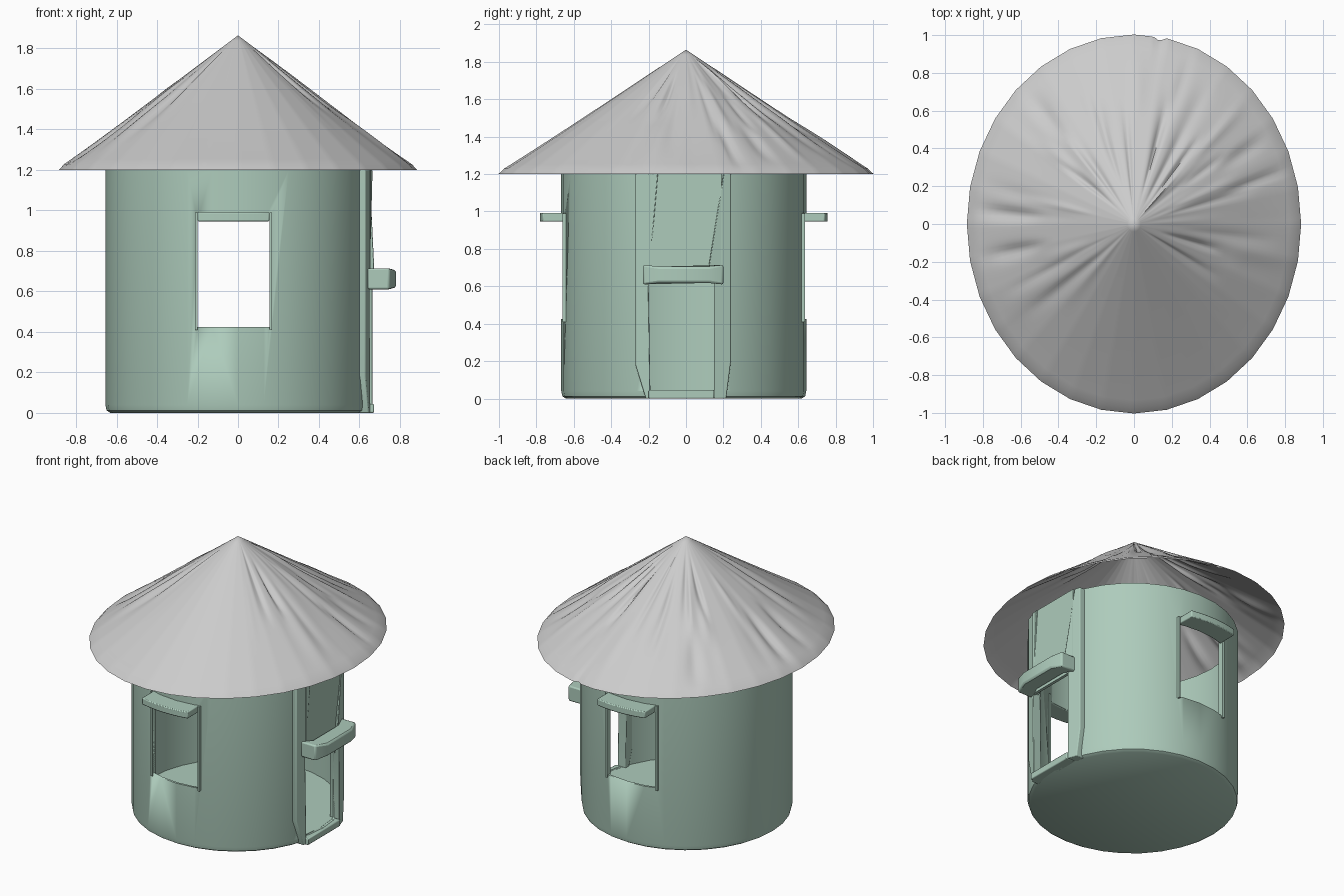
import bpy, bmesh, random
from math import sin, cos, pi, radians, exp, sqrt

if "Cube" in bpy.data.objects:
    bpy.data.objects.remove(bpy.data.objects["Cube"])

random.seed(4)
CY, R, SIDES = -0.012, 0.655, 32          # wall centre, radius, facets
WX0, WX1, WZ0, WZ1 = -0.20, 0.155, 0.425, 0.95   # window opening

green = bpy.data.materials.new("green_plaster")
green.diffuse_color = (0.42, 0.60, 0.50, 1)
green.use_nodes = True
green.node_tree.nodes["Principled BSDF"].inputs["Base Color"].default_value = green.diffuse_color


def make(name, verts, faces, mat=green, angle=30, bevel=0):
    me = bpy.data.meshes.new(name)
    me.from_pydata(verts, [], faces)
    bm = bmesh.new()
    bm.from_mesh(me)
    bmesh.ops.remove_doubles(bm, verts=bm.verts, dist=1e-5)
    bmesh.ops.recalc_face_normals(bm, faces=bm.faces)
    bm.to_mesh(me)
    bm.free()
    ob = bpy.data.objects.new(name, me)
    bpy.context.collection.objects.link(ob)
    if mat:
        me.materials.append(mat)
    if bevel:
        b = ob.modifiers.new("bevel", 'BEVEL')
        b.width, b.segments, b.limit_method = bevel, 2, 'ANGLE'
    bpy.ops.object.select_all(action='DESELECT')
    bpy.context.view_layer.objects.active = ob
    ob.select_set(True)
    bpy.ops.object.shade_smooth_by_angle(angle=radians(angle))
    return ob


def prism(name, a, b, **kw):
    """Solid between two matching outlines."""
    n = len(a)
    faces = [(i, (i + 1) % n, n + (i + 1) % n, n + i) for i in range(n)]
    faces += [tuple(range(n))[::-1], tuple(range(n, 2 * n))]
    return make(name, list(a) + list(b), faces, **kw)


def box(name, x0, x1, y0, y1, z0, z1, **kw):
    plan = [(x0, y0), (x1, y0), (x1, y1), (x0, y1)]
    return prism(name, [(x, y, z0) for x, y in plan], [(x, y, z1) for x, y in plan], **kw)


# Round wall with floor, lathed from a thin cup profile
profile = [(0.630, 0), (0.649, 0.012), (R, 0.04), (R, 1.2), (0.64, 1.2), (0.64, 0.045)]
verts = [(r * cos(2 * pi * i / SIDES), CY + r * sin(2 * pi * i / SIDES), z)
         for r, z in profile for i in range(SIDES)]
faces = [(k * SIDES + i, k * SIDES + (i + 1) % SIDES,
          (k + 1) * SIDES + (i + 1) % SIDES, (k + 1) * SIDES + i)
         for k in range(len(profile) - 1) for i in range(SIDES)]
faces += [tuple(range(SIDES)), tuple(range(5 * SIDES, 6 * SIDES))]
wall = make("round_wall", verts, faces, angle=40)

# Openings: windows front to back, doorway on the right side
cutters = [box("window_cutter", WX0, WX1, -1, 1, WZ0, WZ1, mat=None),
           box("door_cutter", 0.3, 1, -0.2, 0.15, 0.046, 0.63, mat=None)]
for c in cutters:
    bpy.context.view_layer.objects.active = wall
    m = wall.modifiers.new("opening", 'BOOLEAN')
    m.operation, m.object, m.solver = 'DIFFERENCE', c, 'EXACT'
    bpy.ops.object.modifier_apply(modifier=m.name)
    bpy.data.objects.remove(c)

# Window jambs and curved awnings, front and back
for side, label in ((-1, "front"), (1, "back")):
    for x0, x1, hand in ((WX0 - 0.013, WX0, "left"), (WX1, WX1 + 0.013, "right")):
        yw = sqrt(R * R - x0 * x0)
        ya, yb = sorted((CY + side * (yw - 0.03), CY + side * (yw + 0.012)))
        box(f"{label}_window_jamb_{hand}", x0, x1, ya, yb, 0.41, 0.99)
    xs = [WX0 + (WX1 - WX0) * i / 6 for i in range(7)]
    plan = [(x, CY + side * sqrt(0.77 ** 2 - x * x)) for x in xs]
    plan += [(x, CY + side * sqrt(0.64 ** 2 - x * x)) for x in reversed(xs)]
    prism(f"{label}_window_awning", [(x, y, 0.946) for x, y in plan],
          [(x, y, 0.992) for x, y in plan], bevel=0.006)

# Tapering door posts, thicker toward the doorway
posts = {"front": [(-0.27, 0.18), (-0.215, 0), (-0.19, 0), (-0.20, 0.62), (-0.15, 1.2), (-0.27, 1.2)],
         "back": [(0.15, 0), (0.215, 0), (0.24, 0.2), (0.24, 1.2), (0.2, 1.2), (0.12, 0.7), (0.15, 0.62)]}
for label, outline in posts.items():
    prism(f"door_post_{label}", [(0.59, y, z) for y, z in outline],
          [(0.675 - 0.3 * (abs(y) - 0.12), y, z) for y, z in outline], bevel=0.005)

# Flat panel above the door and the threshold below
box("door_top_panel", 0.635, 0.655, -0.2, 0.19, 0.62, 1.2)
box("door_threshold", 0.60, 0.672, -0.2, 0.15, 0, 0.045, bevel=0.006)

# Bent beam over the door, with deeper ends
spine = [(-0.23, 0.70), (-0.14, 0.733), (0.12, 0.733), (0.20, 0.705)]
plan = [(x + 0.048, y) for y, x in spine] + [(x - 0.065, y) for y, x in reversed(spine)]


def half(y):
    return 0.04 if -0.2 < y < 0.18 else 0.053


prism("door_beam", [(x, y, 0.662 - half(y)) for x, y in plan],
      [(x, y, 0.662 + half(y)) for x, y in plan], bevel=0.01)

# Conical roof on an oval plan, with radial folds fading in and out
NA, NR = 256, 24
folds = []
for _ in range(75):
    t0 = random.uniform(0.05, 0.6)
    folds.append((random.uniform(-45, 240), random.uniform(1.5, 4), t0,
                  min(0.98, t0 + random.uniform(0.3, 0.6)), random.uniform(-0.02, 0.012)))


def fold_height(deg, t):
    h = 0
    for a, w, t0, t1, amp in folds:
        d = (deg - a + 180) % 360 - 180
        if t0 < t < t1 and abs(d) < 3 * w:
            h += amp * exp(-(d / w) ** 2) * sin(pi * (t - t0) / (t1 - t0))
    return h


verts, faces = [(0, 0, 1.865)], []
levels = [(i + 1) / NR * 0.97 for i in range(NR)] + [1.0]
for t in levels:
    z = 1.865 - 0.645 * t / 0.97 + 0.01 * t ** 4 if t < 1 else 1.2
    for i in range(NA):
        th = 2 * pi * i / NA
        step = 2 * pi / SIDES
        facet = cos(step / 2) / cos(th % step - step / 2)      # straight-sided rim
        notch = 1 - 0.02 * exp(-((th - radians(81)) / 0.02) ** 2) * t ** 12
        r = t * facet * notch
        verts.append((0.885 * r * cos(th), 1.003 * r * sin(th),
                      z + fold_height(360 * i / NA, t)))
faces += [(0, 1 + i, 1 + (i + 1) % NA) for i in range(NA)]
for k in range(len(levels) - 1):
    a, b = 1 + k * NA, 1 + (k + 1) * NA
    faces += [(a + i, b + i, b + (i + 1) % NA, a + (i + 1) % NA) for i in range(NA)]
make("thatched_roof", verts, faces, mat=None, angle=60)
